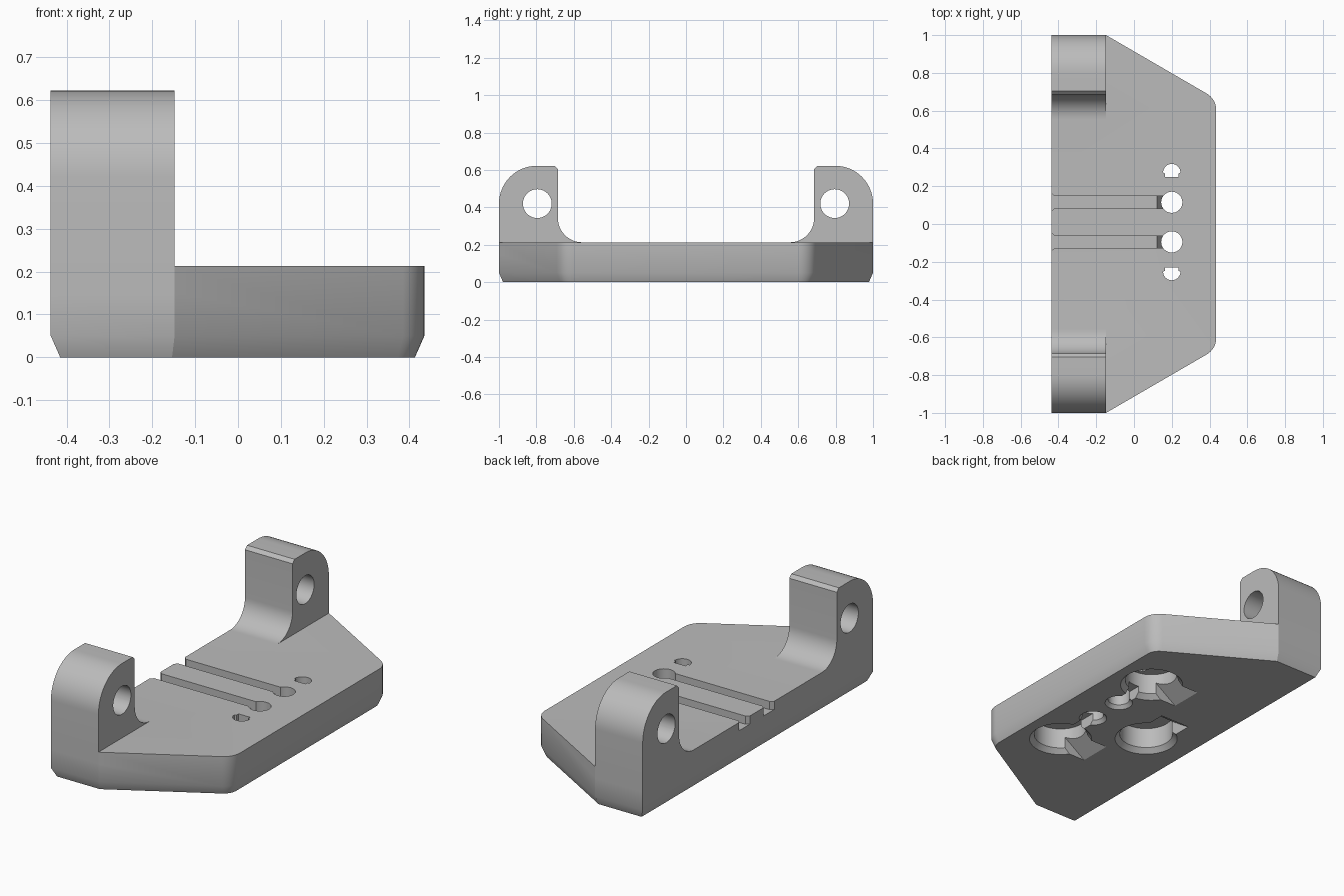
import bpy, bmesh
from math import sin, cos, pi, radians
from mathutils import Vector

cube = bpy.data.objects.get("Cube")
if cube:
    bpy.data.objects.remove(cube, do_unlink=True)

grey = bpy.data.materials.new("light_grey")
grey.use_nodes = True
colour = (0.5, 0.5, 0.5, 1)
grey.diffuse_color = colour
grey.node_tree.nodes["Principled BSDF"].inputs["Base Color"].default_value = colour


def loft(name, rings):
    """Closed solid through a stack of matching rings."""
    bm = bmesh.new()
    loops = [[bm.verts.new(p) for p in ring] for ring in rings]
    n = len(loops[0])
    for a, b in zip(loops, loops[1:]):
        for i in range(n):
            j = (i + 1) % n
            bm.faces.new((a[i], a[j], b[j], b[i]))
    bm.faces.new(loops[0][::-1])
    bm.faces.new(loops[-1])
    bmesh.ops.recalc_face_normals(bm, faces=bm.faces)
    mesh = bpy.data.meshes.new(name)
    bm.to_mesh(mesh)
    bm.free()
    ob = bpy.data.objects.new(name, mesh)
    bpy.context.collection.objects.link(ob)
    mesh.materials.append(grey)
    return ob


def prism(name, pts, axis, lo, hi):
    place = {"x": lambda u, v, d: (d, u, v),
             "y": lambda u, v, d: (u, d, v),
             "z": lambda u, v, d: (u, v, d)}[axis]
    return loft(name, [[place(u, v, d) for u, v in pts] for d in (lo, hi)])


def arc(cx, cy, r, start, end, steps=12):
    angles = [radians(start + (end - start) * i / steps) for i in range(steps + 1)]
    return [(cx + r * cos(a), cy + r * sin(a)) for a in angles]


def circle(cx, cy, r, n=40):
    return arc(cx, cy, r, 0, 360 - 360 / n, n - 1)


def rect(x0, y0, x1, y1):
    return [(x0, y0), (x1, y0), (x1, y1), (x0, y1)]


def inset(pts, d):
    """Mitred inset of a counter-clockwise convex outline."""
    out = []
    for i, p in enumerate(pts):
        p, a, b = Vector(p), Vector(pts[i - 1]), Vector(pts[(i + 1) % len(pts)])
        e, f = (p - a).normalized(), (b - p).normalized()
        n1, n2 = Vector((-e.y, e.x)), Vector((-f.y, f.x))
        out.append(p + (n1 + n2) * d / (1 + n1.dot(n2)))
    return out


def combine(ob, other, op):
    bpy.context.view_layer.objects.active = ob
    mod = ob.modifiers.new(op, "BOOLEAN")
    mod.operation, mod.solver, mod.object = op, "EXACT", other
    bpy.ops.object.modifier_apply(modifier=mod.name)
    bpy.data.objects.remove(other, do_unlink=True)


TOP, BACK, LUG, FRONT = 0.213, -0.437, -0.148, 0.435

# Base plate: tapered outline, rounded front corners, chamfered underside
r = 0.1
cx, cy = FRONT - r, 0.604
outline = ([(BACK, -1), (LUG, -1)] + arc(cx, -cy, r, -60, 0, 8)
           + arc(cx, cy, r, 0, 60, 8) + [(LUG, 1), (BACK, 1)])
small = inset(outline, 0.022)
bracket = loft("mounting_bracket", [[(x, y, z) for x, y in ring] for ring, z in
                                    ((small, 0), (outline, 0.05), (outline, TOP))])

# Upright pierced lugs with a filleted foot
profile = ([(0.555, 0.15), (1, 0.15)] + arc(0.798, 0.42, 0.202, 0, 90, 16)
           + [(0.703, 0.622), (0.685, 0.604)]
           + arc(0.555, 0.343, 0.13, 0, -90, 14))
for s in (1, -1):
    combine(bracket, prism("lug", [(s * u, v) for u, v in profile], "x", BACK, LUG), "UNION")
    combine(bracket, prism("lug_hole", circle(s * 0.795, 0.42, 0.077), "x", -1, 0), "DIFFERENCE")

cutters = []
MID = 0.01

# Wire slots with flared mouths, each falling into a through hole
for s in (1, -1):
    y, w = MID + s * 0.105, 0.032
    slot = [(-0.5, y - w - 0.015), (BACK, y - w - 0.015), (-0.42, y - w), (0.2, y - w),
            (0.2, y + w), (-0.42, y + w), (BACK, y + w + 0.015), (-0.5, y + w + 0.015)]
    cutters.append(prism("slot", slot, "z", 0.168, 0.4))
    ramp = [(0.122, 0.3), (0.122, 0.168), (0.16, 0.1), (0.2, 0.1), (0.2, 0.3)]
    cutters.append(prism("slot_ramp", ramp, "y", y - w, y + w))
    cutters.append(prism("wire_hole", circle(0.2, y, 0.056), "z", -0.1, 0.4))
    cutters.append(loft("wire_hole_rim", [[(*p, z) for p in circle(0.2, y, q)]
                                          for q, z in ((0.08, -0.01), (0.056, 0.02))]))
    # Half-round wire exit beside the outer pocket
    exit_y = MID + s * 0.262
    half = [(0.165, -0.022), (0.235, -0.022), (0.235, -0.005)] + arc(0.2, 0, 0.046, 0, 180, 16)
    half.append((0.165, -0.005))
    cutters.append(prism("wire_exit", [(u, exit_y + s * v) for u, v in half], "z", 0.03, 0.4))
    # Underside channel from the wire hole to the pocket
    ends = sorted((y, MID + s * 0.3))
    cutters.append(prism("channel", rect(0.165, ends[0], 0.235, ends[1]), "z", -0.1, 0.06))


def pocket(x, y):
    """Round blind pocket with a chamfered rim."""
    cutters.append(prism("pocket", circle(x, y, 0.138, 48), "z", -0.1, 0.14))
    cutters.append(loft("pocket_rim", [[(*p, z) for p in circle(x, y, q, 48)]
                                       for q, z in ((0.172, -0.01), (0.138, 0.026))]))


# Underside pockets, each with a sloping pry ramp
for y in (0.37, -0.37):
    pocket(0.19, y)
    wedge = [(-0.06, -0.01), (0.19, -0.01), (0.19, 0.14), (0.16, 0.14)]
    cutters.append(prism("pry_ramp", wedge, "y", y - 0.09, y + 0.09))
pocket(-0.15, -0.08)
wedge = [(0.17, -0.01), (-0.08, -0.01), (-0.08, 0.14), (-0.05, 0.14)]
cutters.append(prism("pry_ramp", wedge, "x", -0.24, -0.06))

for cutter in cutters:
    combine(bracket, cutter, "DIFFERENCE")

bpy.ops.object.select_all(action="DESELECT")
bracket.select_set(True)
bpy.context.view_layer.objects.active = bracket
bpy.ops.object.shade_smooth_by_angle(angle=radians(25))
